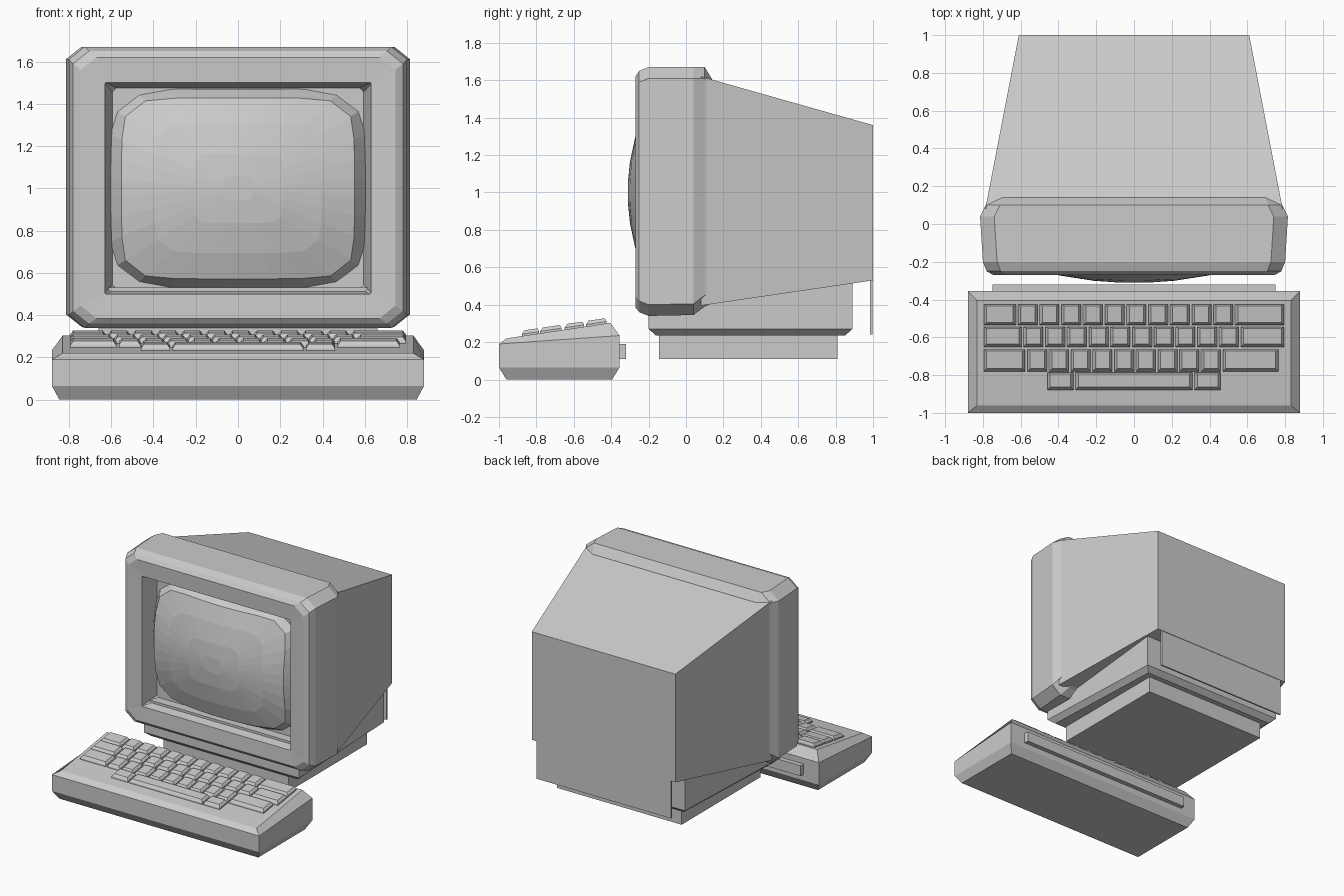
import bpy, bmesh
from math import sin, cos, pi

if "Cube" in bpy.data.objects:
    bpy.data.objects.remove(bpy.data.objects["Cube"])


def loft(name, rings):
    """Skin a solid through matching rings of points and cap both ends."""
    bm = bmesh.new()
    loops = [[bm.verts.new(p) for p in r] for r in rings]
    n = len(loops[0])
    for a, b in zip(loops, loops[1:]):
        for i in range(n):
            j = (i + 1) % n
            bm.faces.new((a[i], a[j], b[j], b[i]))
    bm.faces.new(loops[0])
    bm.faces.new(loops[-1])
    bmesh.ops.recalc_face_normals(bm, faces=bm.faces)
    mesh = bpy.data.meshes.new(name)
    bm.to_mesh(mesh)
    bm.free()
    obj = bpy.data.objects.new(name, mesh)
    bpy.context.collection.objects.link(obj)
    return obj


def upright(y, hx, z0, z1, cx=0.0, cz=0.0):
    """Rectangle facing -y with cut corners (plain rectangle if cx is 0)."""
    if not cx:
        return [(-hx, y, z0), (hx, y, z0), (hx, y, z1), (-hx, y, z1)]
    return [(-hx + cx, y, z0), (hx - cx, y, z0), (hx, y, z0 + cz), (hx, y, z1 - cz),
            (hx - cx, y, z1), (-hx + cx, y, z1), (-hx, y, z1 - cz), (-hx, y, z0 + cz)]


def flat(x0, x1, y0, y1, zf, zb=None):
    """Horizontal rectangle, front edge at zf and rear edge at zb."""
    zb = zf if zb is None else zb
    return [(x0, y0, zf), (x1, y0, zf), (x1, y1, zb), (x0, y1, zb)]


# Monitor bezel: recess floor, opening, then the rounded outer shell
bezel = [upright(-0.13, 0.595, 0.525, 1.475, 0.02, 0.02),
         upright(-0.265, 0.63, 0.50, 1.50, 0.004, 0.004)]
for y, hx, z0, z1 in [(-0.27, 0.745, 0.385, 1.62), (-0.25, 0.78, 0.36, 1.65),
                      (-0.20, 0.80, 0.34, 1.67), (0.04, 0.815, 0.345, 1.67),
                      (0.10, 0.785, 0.39, 1.67), (0.14, 0.77, 0.41, 1.605)]:
    bezel.append(upright(y, hx, z0, z1, 0.075, 0.06))
loft("monitor_bezel", bezel)


# Bulging glass screen with a steep rim
def screen_ring(r, drop=0.0, n=32):
    pts = []
    for i in range(n):
        t = 2 * pi * (i + 0.5) / n
        c, s = cos(t), sin(t)
        k = (abs(c) ** 7 + abs(s) ** 7) ** (-1 / 7) * r
        x, z = 0.605 * k * c, 0.47 * k * s
        pts.append((x, -0.312 + 0.25 * x * x + 0.45 * z * z + drop, 1.0 + z))
    return pts


loft("screen", [screen_ring(1, 0.12), screen_ring(1, 0.06), screen_ring(0.91),
                screen_ring(0.65), screen_ring(0.35), screen_ring(0.12)])

# Tapered rear housing and the panel hanging below its back edge
loft("rear_housing", [upright(0.08, 0.787, 0.395, 1.62), upright(1.0, 0.61, 0.53, 1.36)])
loft("rear_panel", [upright(0.985, 0.57, 0.24, 0.7), upright(0.997, 0.57, 0.24, 0.7)])

# Stand: chamfered tapering upper block on a narrower foot
stand = []
for z, d in [(0.235, 0.04), (0.27, 0.0), (0.53, 0.0)]:
    f, b = 0.66 - d, 0.615 - d
    stand.append([(-f, -0.2 + d, z), (f, -0.2 + d, z), (b, 0.89 - d, z), (-b, 0.89 - d, z)])
loft("stand_block", stand)
loft("stand_foot", [flat(-0.53, 0.53, -0.145, 0.81, 0.11), flat(-0.53, 0.53, -0.145, 0.81, 0.25)])

# Keyboard case with sloping top and a bar along the back
loft("keyboard_case", [flat(-0.845, 0.845, -0.96, -0.395, 0.0),
                       flat(-0.88, 0.88, -1.0, -0.355, 0.065),
                       flat(-0.88, 0.88, -1.0, -0.355, 0.19, 0.235),
                       flat(-0.83, 0.83, -0.96, -0.405, 0.22, 0.303)])
loft("keyboard_back_bar", [flat(-0.75, 0.75, -0.37, -0.32, 0.11),
                           flat(-0.75, 0.75, -0.37, -0.32, 0.19)])


# Keys: tapered caps following the slope of the case
def key(x0, x1, y0, y1):
    def top(y):
        return 0.22 + 0.15 * (y + 0.96)
    g, d = 0.006, 0.014
    x0, x1 = x0 + g, x1 - g
    loft("key", [flat(x0, x1, y0, y1, top(y0) - 0.02, top(y1) - 0.02),
                 flat(x0, x1, y0, y1, top(y0) + 0.01, top(y1) + 0.01),
                 flat(x0 + d, x1 - d, y0 + d, y1 - d * 0.6, top(y0) + 0.031, top(y1) + 0.027)])


# Each row: front y, rear y, start x, key widths
rows = [(-0.535, -0.425, -0.80, [0.18] + [0.115] * 10 + [0.27]),
        (-0.65, -0.545, -0.80, [0.21] + [0.115] * 10 + [0.24]),
        (-0.78, -0.665, -0.80, [0.23] + [0.115] * 9 + [0.305]),
        (-0.878, -0.785, -0.465, [0.15, 0.63, 0.15])]
for y0, y1, x, widths in rows:
    for w in widths:
        key(x, x + w, y0, y1)
        x += w
